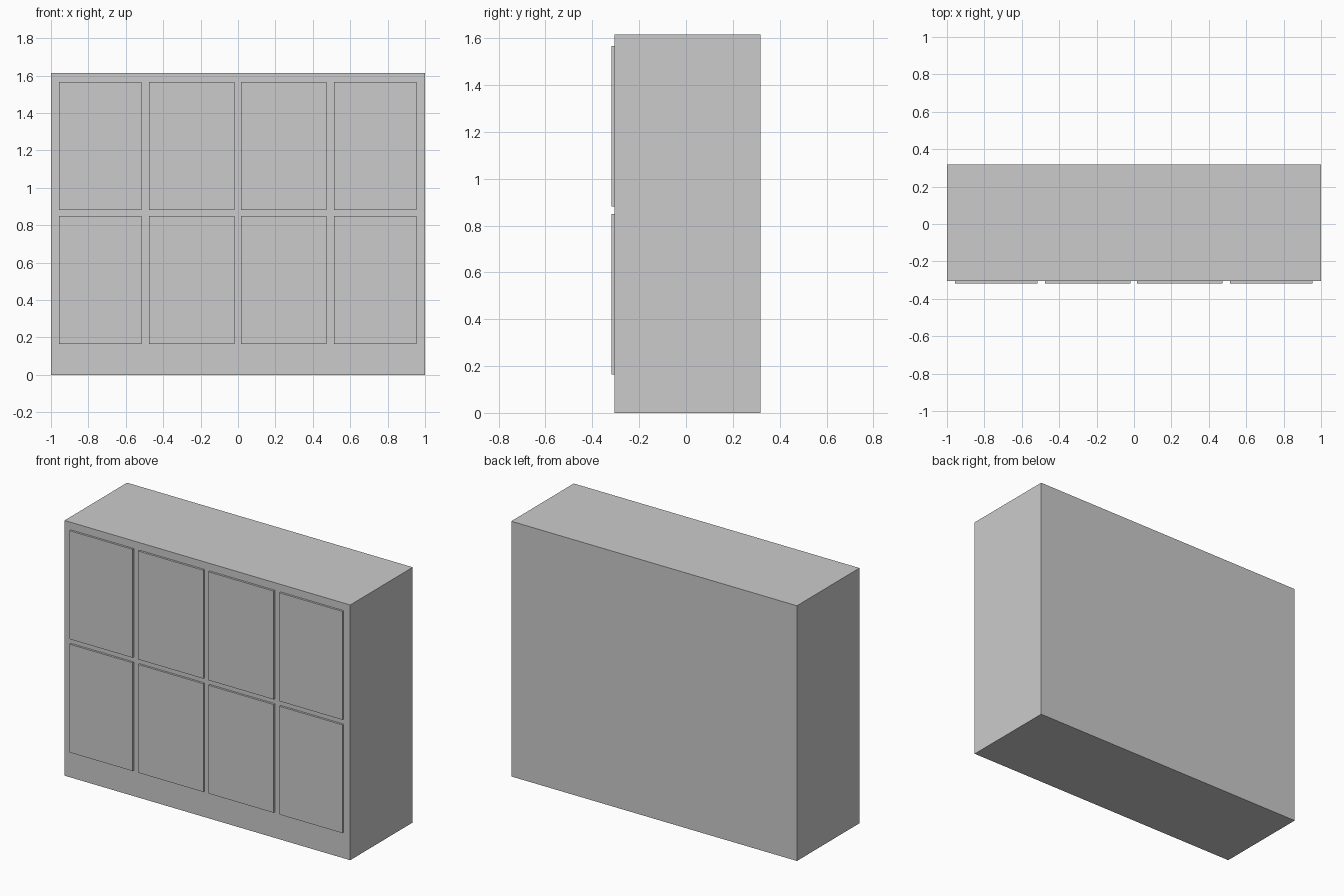
import bpy

if "Cube" in bpy.data.objects:
    bpy.data.objects.remove(bpy.data.objects["Cube"])


def box(name, x0, x1, y0, y1, z0, z1):
    bpy.ops.mesh.primitive_cube_add(
        size=1, location=((x0 + x1) / 2, (y0 + y1) / 2, (z0 + z1) / 2))
    obj = bpy.context.object
    obj.name = name
    obj.scale = (x1 - x0, y1 - y0, z1 - z0)
    bpy.ops.object.transform_apply(location=False, rotation=False, scale=True)
    return obj


FRONT, BODY_FRONT, BACK = -0.319, -0.306, 0.319

# Cabinet body
box("cabinet_body", -1, 1, BODY_FRONT, BACK, 0, 1.615)

# Two rows of four thin door panels on the front
columns = [(-0.956, -0.515), (-0.476, -0.019), (0.016, 0.473), (0.513, 0.954)]
rows = {"lower": (0.164, 0.849), "upper": (0.881, 1.567)}
for row, (z0, z1) in rows.items():
    for i, (x0, x1) in enumerate(columns, 1):
        box(f"{row}_door_{i}", x0, x1, FRONT, BODY_FRONT, z0, z1)
